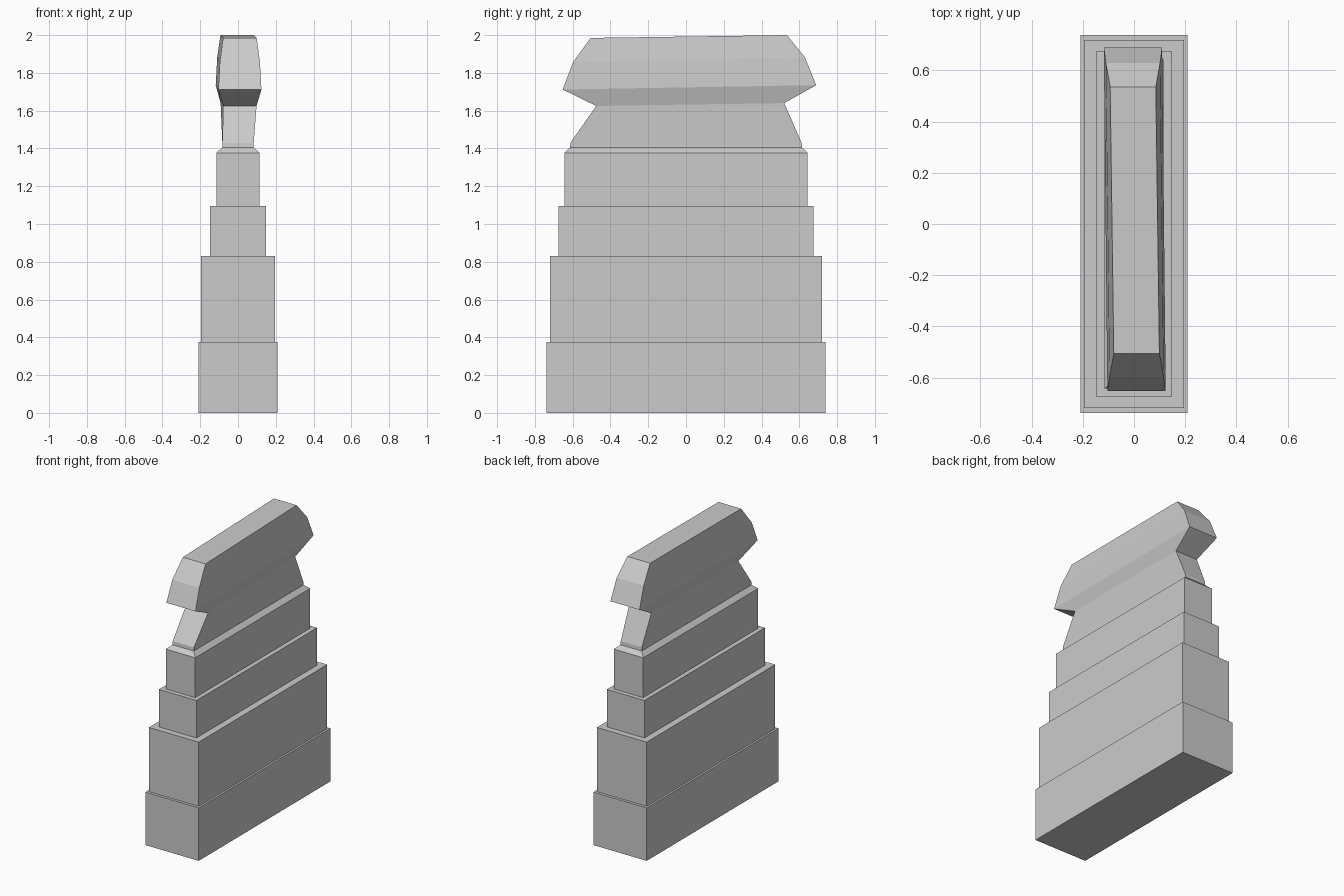
import bpy, bmesh

if "Cube" in bpy.data.objects:
    bpy.data.objects.remove(bpy.data.objects["Cube"])


def loft(name, rings, cap_bottom=False, cap_top=False):
    """Skin a stack of four-cornered rings: (half_width, y_front, z_front, y_back, z_back, x_front, x_back)."""
    bm = bmesh.new()
    loops = []
    for w, yf, zf, yb, zb, xf, xb in rings:
        corners = [(xf - w, yf, zf), (xf + w, yf, zf), (xb + w, yb, zb), (xb - w, yb, zb)]
        loops.append([bm.verts.new(c) for c in corners])
    for a, b in zip(loops, loops[1:]):
        for i in range(4):
            j = (i + 1) % 4
            bm.faces.new((a[i], a[j], b[j], b[i]))
    if cap_bottom:
        bm.faces.new(loops[0][::-1])
    if cap_top:
        bm.faces.new(loops[-1])
    bmesh.ops.recalc_face_normals(bm, faces=bm.faces)
    mesh = bpy.data.meshes.new(name)
    bm.to_mesh(mesh)
    bm.free()
    obj = bpy.data.objects.new(name, mesh)
    bpy.context.collection.objects.link(obj)
    return obj


def level(w, d, z):
    return (w, -d, z, d, z, 0, 0)


def tilted(w, yf, zf, yb, zb):
    # the head is turned very slightly about z
    return (w, yf, zf, yb, zb, 0.01, -0.004)


# stepped plinth: half width, half depth, bottom, top of each tier
tiers = [(0.209, 0.738, 0.0, 0.375), (0.195, 0.719, 0.375, 0.83),
         (0.147, 0.675, 0.83, 1.095), (0.115, 0.643, 1.095, 1.377)]
rings = [level(w, d, z) for w, d, z0, z1 in tiers for z in (z0, z1)]
rings.append(level(0.083, 0.614, 1.405))  # chamfered shoulder
loft("stepped_plinth", rings, cap_bottom=True)

# neck and flared, faceted head
loft("capping_head", [
    level(0.083, 0.614, 1.405),
    level(0.083, 0.612, 1.43),
    tilted(0.088, -0.475, 1.625, 0.52, 1.64),
    tilted(0.114, -0.653, 1.712, 0.689, 1.735),
    tilted(0.106, -0.598, 1.857, 0.63, 1.882),
    tilted(0.089, -0.505, 1.985, 0.535, 2.0),
], cap_top=True)
